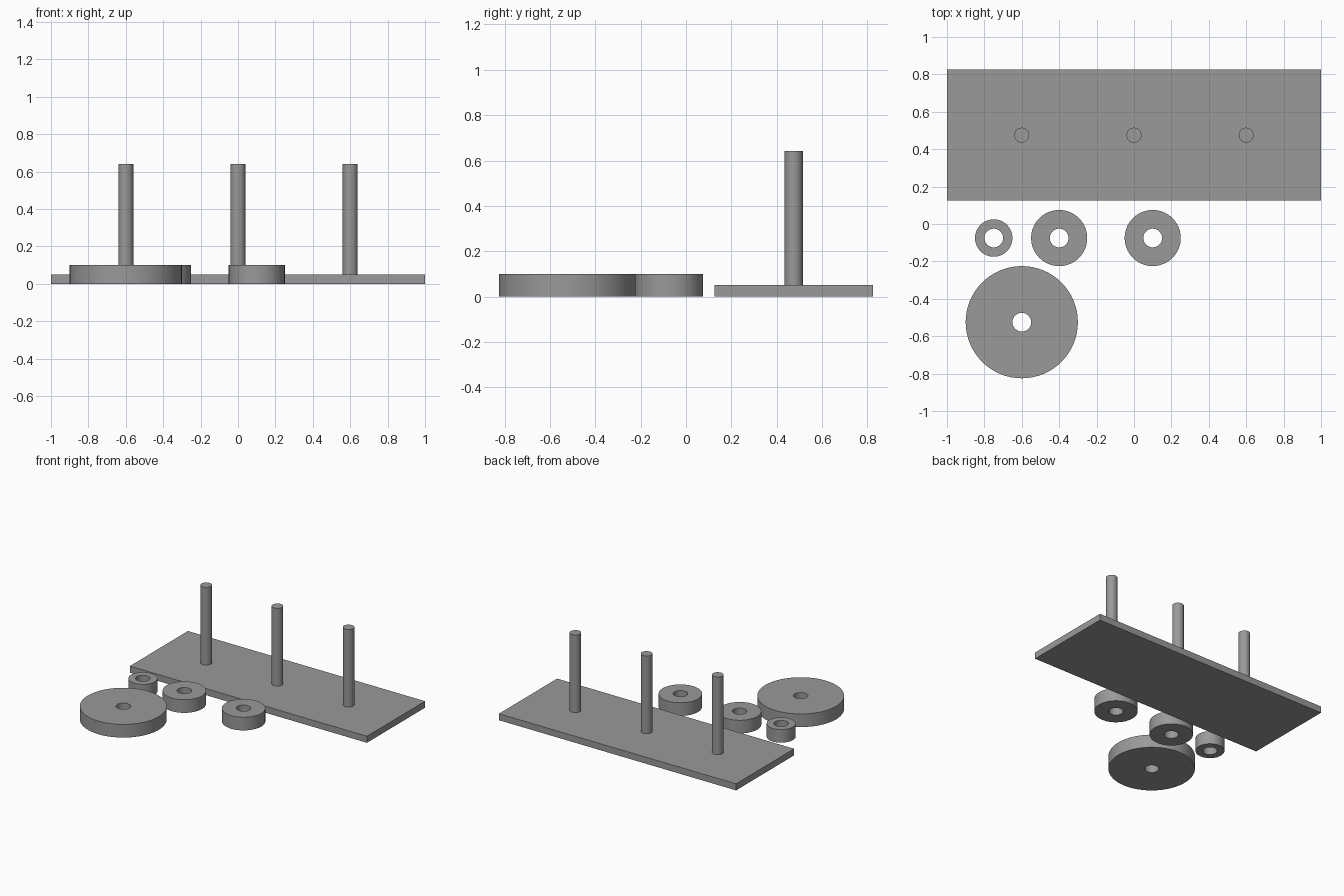
import bpy, bmesh, math

if "Cube" in bpy.data.objects:
    bpy.data.objects.remove(bpy.data.objects["Cube"])

grey = bpy.data.materials.new("grey")
grey.diffuse_color = (0.32, 0.32, 0.32, 1)
grey.use_nodes = True
grey.node_tree.nodes["Principled BSDF"].inputs["Base Color"].default_value = grey.diffuse_color
SEGMENTS = 64


def finish(name, bm, location, smooth=True):
    bmesh.ops.recalc_face_normals(bm, faces=bm.faces)
    mesh = bpy.data.meshes.new(name)
    bm.to_mesh(mesh)
    bm.free()
    mesh.materials.append(grey)
    obj = bpy.data.objects.new(name, mesh)
    obj.location = location
    bpy.context.collection.objects.link(obj)
    if smooth:
        bpy.ops.object.select_all(action='DESELECT')
        obj.select_set(True)
        bpy.context.view_layer.objects.active = obj
        bpy.ops.object.shade_smooth_by_angle(angle=math.radians(30))


def ring(name, x, y, radius, hole=0.05, height=0.1):
    """Disc with a round through-hole: a rectangular section swept in a circle."""
    bm = bmesh.new()
    section = [(hole, 0), (radius, 0), (radius, height), (hole, height)]
    loops = []
    for i in range(SEGMENTS):
        a = 2 * math.pi * i / SEGMENTS
        loops.append([bm.verts.new((r * math.cos(a), r * math.sin(a), z)) for r, z in section])
    for i in range(SEGMENTS):
        a, b = loops[i], loops[(i + 1) % SEGMENTS]
        for k in range(4):
            n = (k + 1) % 4
            bm.faces.new((a[k], b[k], b[n], a[n]))
    finish(name, bm, (x, y, 0))


# Base plate
bm = bmesh.new()
bmesh.ops.create_cube(bm, size=1)
bmesh.ops.scale(bm, vec=(2, 0.7, 0.05), verts=bm.verts)
finish("base_plate", bm, (0, 0.475, 0.025), smooth=False)

# Three upright pegs, seated slightly into the plate
for name, x in (("left_peg", -0.6), ("middle_peg", 0), ("right_peg", 0.6)):
    bm = bmesh.new()
    bmesh.ops.create_cone(bm, cap_ends=True, segments=SEGMENTS, radius1=0.04, radius2=0.04, depth=0.6)
    finish(name, bm, (x, 0.475, 0.342))

# Loose rings lying in front of the plate
ring("small_ring", -0.75, -0.075, 0.1)
ring("medium_ring_left", -0.4, -0.075, 0.15)
ring("medium_ring_right", 0.1, -0.075, 0.15)
ring("large_ring", -0.6, -0.525, 0.3)
